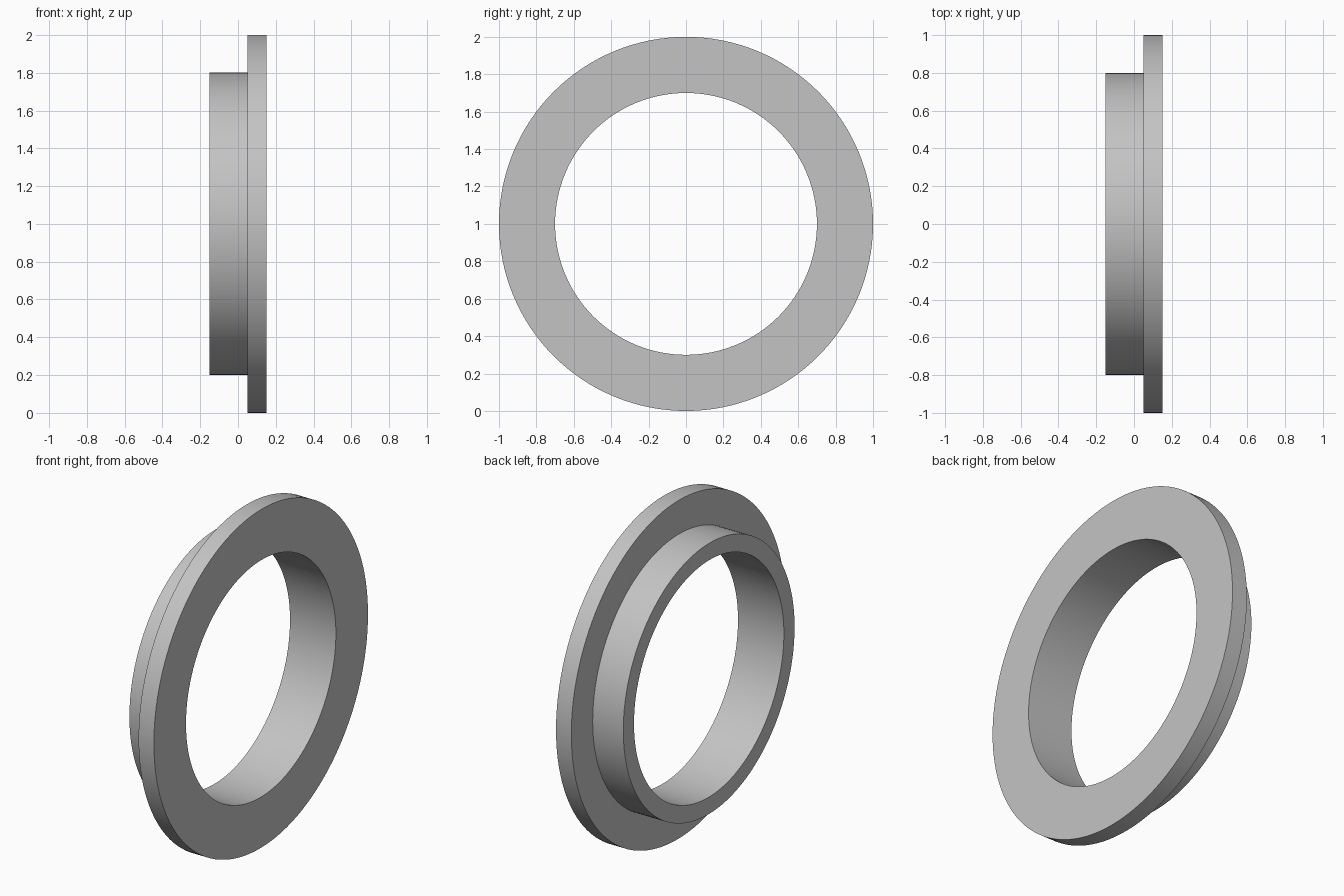
import bpy
import bmesh
import math
from mathutils import Matrix, Vector

cube = bpy.data.objects.get("Cube")
if cube:
    bpy.data.objects.remove(cube, do_unlink=True)

SEGMENTS = 128
BORE, COLLAR, FLANGE = 0.70, 0.80, 1.00   # radii
BACK, STEP, FACE = -0.15, 0.05, 0.15      # positions along x

# Plain grey metal
grey = bpy.data.materials.new("grey_metal")
grey.use_nodes = True
colour = (0.55, 0.55, 0.55, 1)
grey.diffuse_color = colour
grey.node_tree.nodes["Principled BSDF"].inputs["Base Color"].default_value = colour

# Stepped cross-section as (x, radius), spun around the x axis
profile = [(BACK, BORE), (FACE, BORE), (FACE, FLANGE),
           (STEP, FLANGE), (STEP, COLLAR), (BACK, COLLAR)]

bm = bmesh.new()
rings = []
for i in range(SEGMENTS):
    turn = Matrix.Rotation(math.tau * i / SEGMENTS, 3, 'X')
    rings.append([bm.verts.new(turn @ Vector((x, 0, r)) + Vector((0, 0, FLANGE)))
                  for x, r in profile])
for i, ring in enumerate(rings):
    following = rings[(i + 1) % SEGMENTS]
    for j in range(len(profile)):
        k = (j + 1) % len(profile)
        bm.faces.new((ring[j], ring[k], following[k], following[j]))
bmesh.ops.recalc_face_normals(bm, faces=bm.faces)

mesh = bpy.data.meshes.new("flanged_ring")
bm.to_mesh(mesh)
bm.free()
mesh.materials.append(grey)
ring_object = bpy.data.objects.new("flanged_ring", mesh)
bpy.context.collection.objects.link(ring_object)

# Smooth round walls with crisp rims
bpy.ops.object.select_all(action='DESELECT')
ring_object.select_set(True)
bpy.context.view_layer.objects.active = ring_object
bpy.ops.object.shade_smooth_by_angle(angle=math.radians(30))
